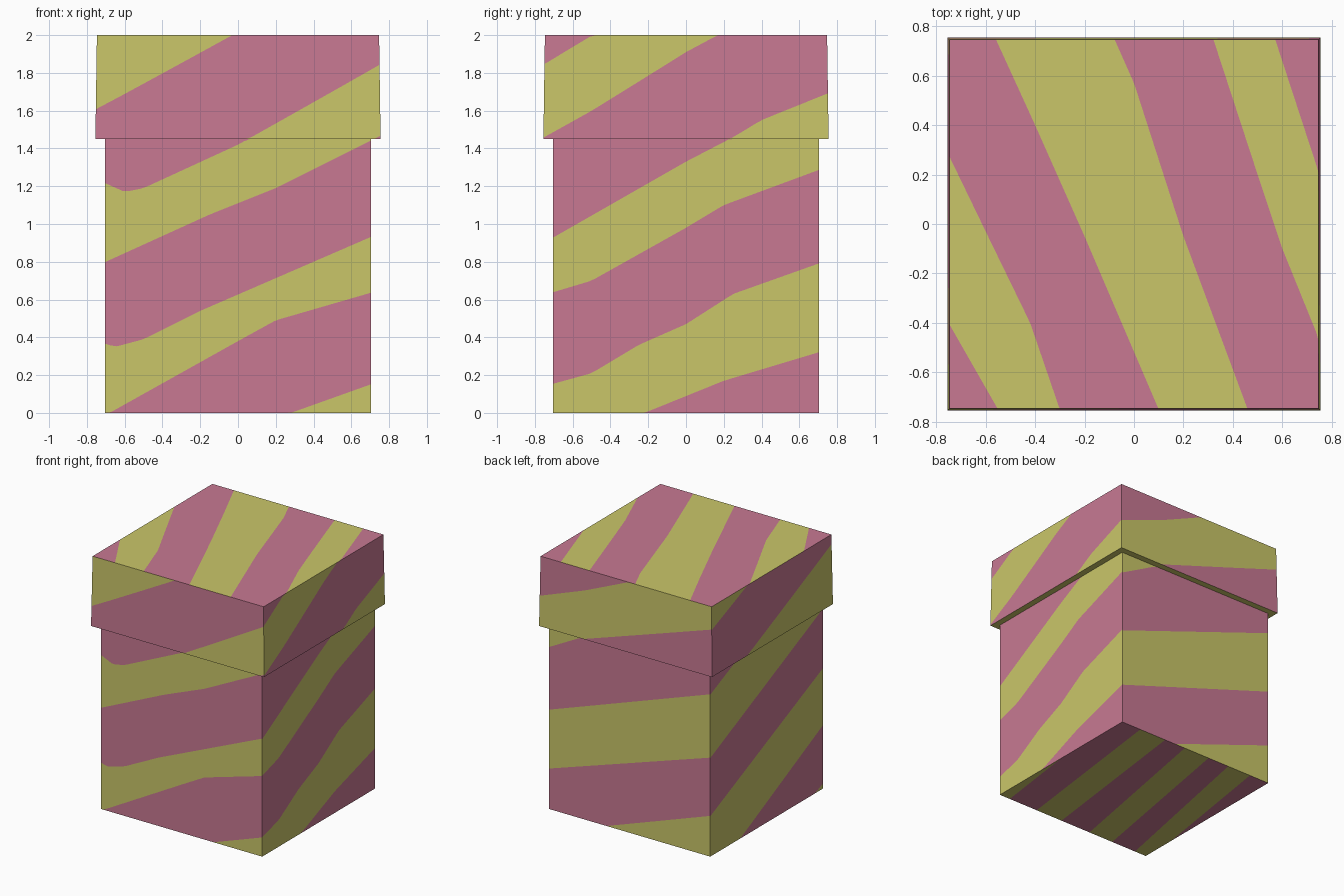
import bpy, bmesh
from mathutils import Matrix, Vector

if "Cube" in bpy.data.objects:
    bpy.data.objects.remove(bpy.data.objects["Cube"])


def material(name, rgb):
    m = bpy.data.materials.new(name)
    m.diffuse_color = (*rgb, 1)
    m.use_nodes = True
    m.node_tree.nodes["Principled BSDF"].inputs["Base Color"].default_value = m.diffuse_color
    return m


MATS = [material("mustard_yellow", (0.591, 0.565, 0.141)),
        material("rose_pink", (0.578, 0.191, 0.291))]
YELLOW, PINK = 0, 1
SEAM = 1.45          # height where the lid starts
COLS = 44            # columns per panel

# Stripe edges per side as (u, z) lines, lowest first; u runs left to right.
# Each side: colour below the lowest edge, then the edges (colours alternate).
SIDES = [
    (YELLOW, [[(0.28, 0), (0.7, 0.15)],                                     # front
              [(-0.68, 0), (0, 0.38), (0.2, 0.49), (0.7, 0.635)],
              [(-0.7, 0.365), (-0.65, 0.35), (-0.5, 0.39), (-0.2, 0.54), (0.7, 0.93)],
              [(-0.7, 0.80), (-0.15, 1.05), (0.2, 1.19), (0.7, 1.44)],
              [(-0.7, 1.215), (-0.6, 1.17), (-0.5, 1.19), (0, 1.42), (0.75, 1.84)],
              [(-0.75, 1.61), (-0.6, 1.69), (-0.03, 2.0)]]),
    (PINK, [[(-0.22, 0), (0.2, 0.17), (0.7, 0.32)],                         # right
            [(-0.7, 0.155), (-0.5, 0.21), (-0.25, 0.36), (0, 0.47), (0.25, 0.63), (0.7, 0.79)],
            [(-0.7, 0.64), (-0.5, 0.70), (0, 0.98), (0.2, 1.10), (0.7, 1.285)],
            [(-0.7, 0.93), (0, 1.33), (0.25, 1.46), (0.4, 1.55), (0.75, 1.69)],
            [(-0.75, 1.46), (-0.5, 1.60), (0, 1.91), (0.17, 2.0)],
            [(-0.75, 1.85), (-0.5, 2.0)]]),
    (YELLOW, [[(-0.2, 0), (0.7, 0.32)],                                     # back
              [(-0.7, 0.32), (0.7, 0.78)],
              [(-0.7, 0.785), (0.7, 1.28)],
              [(-0.7, 1.28), (-0.4, 1.44), (0.75, 1.82)],
              [(-0.75, 1.69), (-0.36, 1.835), (0.02, 2.0)]]),
    (YELLOW, [[(0.6, 0), (0.7, 0.04)],                                      # left
              [(-0.33, 0), (0.7, 0.5)],
              [(-0.7, 0.32), (0.7, 0.95)],
              [(-0.7, 0.78), (0.7, 1.42)],
              [(-0.7, 1.28), (0.7, 1.9)],
              [(-0.75, 1.82), (-0.3, 2.0)]]),
]
# Top and bottom: edges as (y, x), from -x to +x
TOP = (PINK, [[(-0.75, -0.55), (-0.4, -0.75)],
              [(-0.75, -0.3), (-0.4, -0.42), (-0.03, -0.6), (0.28, -0.75)],
              [(-0.75, 0.1), (-0.05, -0.2), (0.4, -0.4), (0.75, -0.56)],
              [(-0.75, 0.46), (-0.05, 0.2), (0.57, 0), (0.75, -0.08)],
              [(-0.47, 0.75), (-0.1, 0.6), (0.2, 0.5), (0.75, 0.32)],
              [(0.2, 0.75), (0.75, 0.57)]])
BOTTOM = (PINK, [[(-0.7, -0.75), (0.7, -0.53)], [(-0.7, -0.6), (0.7, -0.32)],
                 [(-0.7, -0.38), (0.7, -0.13)], [(-0.7, -0.16), (0.7, 0.1)],
                 [(-0.7, 0.11), (0.7, 0.29)], [(-0.7, 0.35), (0.7, 0.53)],
                 [(-0.7, 0.61), (0.7, 0.8)]])


def line_at(pts, u):
    """Piecewise linear value, extended past both ends."""
    i = 0
    while i < len(pts) - 2 and u > pts[i + 1][0]:
        i += 1
    (a, va), (b, vb) = pts[i], pts[i + 1]
    return va + (vb - va) * (u - a) / (b - a)


def panel(bm, pattern, half, lo, hi, place, centre):
    """Fill a panel with striped faces, column by column."""
    first, edges = pattern

    def levels(u):
        out = [lo]
        for e in edges:
            out.append(min(hi, max(out[-1], line_at(e, u))))
        return out + [hi]

    us = [-half + 2 * half * i / COLS for i in range(COLS + 1)]
    for a, b in zip(us, us[1:]):
        la, lb = levels(a), levels(b)
        for k in range(len(la) - 1):
            ring = [(a, la[k]), (b, lb[k]), (b, lb[k + 1]), (a, la[k + 1])]
            ring = [p for i, p in enumerate(ring)
                    if abs(p[0] - ring[i - 1][0]) + abs(p[1] - ring[i - 1][1]) > 1e-5]
            if len(ring) < 3:
                continue
            f = bm.faces.new([bm.verts.new(place(*p)) for p in ring])
            f.normal_update()
            if f.normal.dot(f.calc_center_median() - centre) < 0:
                f.normal_flip()
            f.material_index = (first + k) % 2


def striped_box(name, z0, z1, h0, h1, top, bottom):
    bm = bmesh.new()
    centre = Vector((0, 0, (z0 + z1) / 2))
    for n, pattern in enumerate(SIDES):
        turn = Matrix.Rotation(n * 1.5707963268, 3, 'Z')

        def place(u, z):
            h = h0 + (h1 - h0) * (z - z0) / (z1 - z0)
            return turn @ Vector((u / h0 * h, -h, z))
        panel(bm, pattern, h0, z0, z1, place, centre)
    panel(bm, top, h1, -h1, h1, lambda u, v: Vector((v, u, z1)), centre)
    panel(bm, bottom, h0, -h0, h0, lambda u, v: Vector((v, u, z0)), centre)
    bmesh.ops.remove_doubles(bm, verts=bm.verts, dist=1e-5)
    me = bpy.data.meshes.new(name)
    bm.to_mesh(me)
    bm.free()
    for m in MATS:
        me.materials.append(m)
    bpy.context.collection.objects.link(bpy.data.objects.new(name, me))


# Box body, reaching up to the lid, and the slightly tapered lid
striped_box("box_body", 0, SEAM, 0.705, 0.705, (YELLOW, []), BOTTOM)
striped_box("box_lid", SEAM, 2.0, 0.755, 0.747, TOP, (YELLOW, []))
